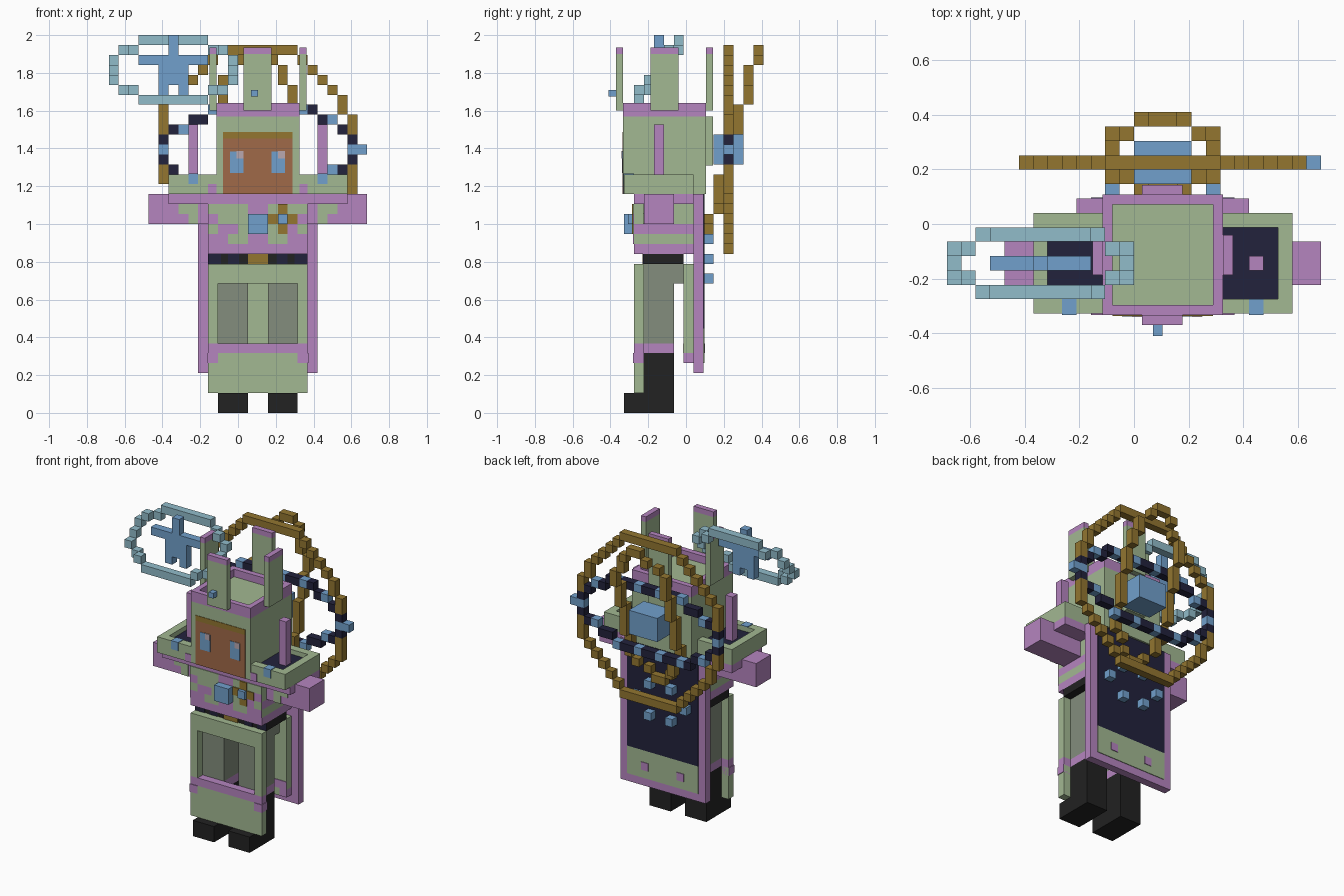
import bpy, bmesh, math

if "Cube" in bpy.data.objects:
    bpy.data.objects.remove(bpy.data.objects["Cube"])

U = 2 / 38          # block size
YO = -0.012         # depth offset of the block grid


def colour(name, r, g, b):
    m = bpy.data.materials.new(name)
    lin = [((c / 255 + 0.055) / 1.055) ** 2.4 if c > 10 else c / 3295 for c in (r, g, b)]
    m.diffuse_color = (*lin, 1)
    m.use_nodes = True
    m.node_tree.nodes["Principled BSDF"].inputs["Base Color"].default_value = m.diffuse_color
    return m


GREEN = colour("sage_green", 162, 184, 146)
PURPLE = colour("orchid_purple", 181, 133, 191)
GOLD = colour("antique_gold", 147, 118, 48)
BLUE = colour("sky_blue", 113, 160, 204)
PALE = colour("pale_cyan", 145, 188, 202)
NAVY = colour("navy", 34, 34, 60)
BLACK = colour("black", 34, 34, 34)
GREY = colour("grey_green", 131, 141, 125)
SKIN = colour("brown_skin", 160, 106, 72)
LIGHT = colour("eye_light", 186, 168, 176)


def part(name, mat, boxes, unit=U, yo=YO):
    """One object from boxes (x0, x1, y0, y1, z0, z1)."""
    bm = bmesh.new()
    for x0, x1, y0, y1, z0, z1 in boxes:
        vs = bmesh.ops.create_cube(bm, size=1)["verts"]
        for v in vs:
            v.co = ((x1 if v.co.x > 0 else x0) * unit,
                    (y1 if v.co.y > 0 else y0) * unit + yo,
                    (z1 if v.co.z > 0 else z0) * unit)
    me = bpy.data.meshes.new(name)
    bm.to_mesh(me)
    bm.free()
    me.materials.append(mat)
    ob = bpy.data.objects.new(name, me)
    bpy.context.collection.objects.link(ob)
    return ob


def metric(name, mat, boxes):
    return part(name, mat, boxes, 1, 0)


def both(*boxes):
    """Boxes plus their mirror image about the body axis x = 2 blocks."""
    return list(boxes) + [(4 - b[1], 4 - b[0], *b[2:]) for b in boxes]


def cells(name, mat, pts):
    return part(name, mat, [(x, x + 1, y, y + 1, z, z + 1) for x, y, z in pts])


def oval(cx, cz, a, b):
    """Ordered blocks along an ellipse, with corner blocks dropped."""
    out = []
    for i in range(1440):
        t = i * math.tau / 1440
        c = (math.floor(cx + a * math.cos(t)), math.floor(cz + b * math.sin(t)))
        if not out or (c != out[-1] and c != out[0]):
            out.append(c)
    i = 0
    while i < len(out):
        p, q = out[i - 1], out[(i + 1) % len(out)]
        if abs(p[0] - q[0]) == 1 and abs(p[1] - q[1]) == 1:
            out.pop(i)
        else:
            i += 1
    return out


T = 0.08  # thickness of painted plates, in blocks

# Legs, boots and hips
part("boots", BLACK, both((3, 6, -6, -1, 0, 2), (3, 6, -4, -1, 2, 6)))
part("boot_cuffs", PURPLE, both((3, 6, -4, -1, 6, 7)))
part("trousers", GREY, both((3, 6, -4, -1, 7, 13)) + [(-2, 6, -4, 0, 13, 15)])

# Front tabard with opening, and rear tabard
part("front_tabard", GREEN, [(-3, 7, -5, -4, 2, 6), (-3, 7, -5, -4, 13, 15)]
     + both((6, 7, -5, -4, 7, 13)))
part("front_tabard_trim", PURPLE, [(-3, 7, -5, -4, 6, 7)]
     + both((6, 7 + T, -5 - T, -4, 5, 6)))
part("rear_tabard", GREEN, [(-3, 7, 0, 1, 6, 15), (-2, 6, 0, 1, 5, 6)])
part("rear_tabard_trim", PURPLE, both((6, 7, 0, 1, 5, 6)) + [(-3, 7, -T, 0, 6, 7)])

# Belt
part("belt", BLACK, [(-3, 7, -4, 0, 15, 16)])
part("belt_plates", NAVY, both((3.9, 5, -4 - T, -4, 15, 16), (5.7, 7, -4 - T, -4, 15, 16)))
part("buckle", GOLD, [(1, 3, -4.15, -4, 15, 16)])

# Torso in bands with a painted front
part("torso_purple", PURPLE, [(-3, 7, -5, 1, z, z + 1) for z in (16, 18, 21)])
part("torso_green", GREEN, [(-3, 7, -5, 1, 17, 18), (-3, 7, -5, 1, 19, 21)])
for key, nm, mat in (("G", "chest_green", GREEN), ("P", "chest_purple", PURPLE)):
    rows = ["PPGGPPGGPP", "GPPGGGGPPG", "PGGGGGGGGP", "GGGGPPGGGG"]
    part(nm, mat, [(x - 3, x - 2, -5 - T, -5, 17 + r, 18 + r)
                   for r, row in enumerate(rows) for x, k in enumerate(row) if k == key])
part("chest_gem", BLUE, [(1, 3, -6, -5, 18, 20)])
part("brooch", GOLD, [(3, 4, -5.2, -5, 19, 20), (5, 6, -5.2, -5, 19, 20),
                      (4, 5, -5.2, -5, 18, 19), (4, 5, -5.2, -5, 20, 21)])
part("brooch_gem", BLUE, [(4, 5, -5.6, -5, 19, 20)])

# Arms and shoulder pads
part("arms", PURPLE, both((7, 13, -4, -1, 19, 22)))
part("sleeve_marks", GREEN, both((8, 10, -4 - T, -4, 20, 21), (8, 9, -4 - T, -4, 19, 20)))
part("pad_undersides", PURPLE, both((5, 11, -5, 1, 21, 22)))
part("shoulder_pads", GREEN, both(
    (6, 11, -6, 1, 22, 23.3), (10, 11, -6, 1, 23.3, 24),
    (6, 10, -6, -5, 23.3, 24), (6, 10, 0, 1, 23.3, 24)))
part("pad_linings", NAVY, both((6, 10, -5, 0, 23.3, 23.4)))
part("pad_jewels", BLUE, both((8, 9, -6 - T, -5, 23, 24 + T)))
part("pad_marks", PURPLE, both((6, 7, -6 - T, -6, 22, 23)))
part("pad_spikes", PURPLE, both((8, 9, -3, -2, 23.4, 29)))

# Head, hood rim and painted face
X0, X1, Y0, Y1 = -0.115, 0.325, -0.333, 0.107
P = 0.0365
metric("hood", GREEN, [(X0, X1, Y0, Y1, 1.16, 1.57),
                       (X0 + P, X1 - P, Y0 + P, Y1 - P, 1.57, 1.59),
                       (0.03, 0.177, Y1, Y1 + P, 1.31, 1.57)])
metric("hood_rim", PURPLE, [(X0, X1, Y0, Y0 + P, 1.57, 1.64), (X0, X1, Y1 - P, Y1, 1.57, 1.64),
                            (X0, X0 + P, Y0 + P, Y1 - P, 1.57, 1.64),
                            (X1 - P, X1, Y0 + P, Y1 - P, 1.57, 1.64)])
F = Y0 - 0.003
metric("face", SKIN, [(X0 + P, X1 - P, F, Y0, 1.16, 1.452)])
metric("fringe", GOLD, [(X0 + P, X1 - P, F, Y0, 1.452, 1.487)])
metric("eyes", BLUE, [(x, x + 2 * P, F - 0.003, F, 1.27, 1.385) for x in (-0.043, 0.177)])
metric("eye_glints", LIGHT, [(x, x + P, F - 0.005, F, 1.347, 1.387) for x in (-0.007, 0.213)])

# Four crown points, one on each side of the hood
for nm, mat, z0, z1 in (("crown_points", GREEN, 1.6, 1.9), ("crown_tips", PURPLE, 1.9, 1.935)):
    metric(nm, mat, [(0.03, 0.177, Y0 - P, Y0, z0, z1), (0.03, 0.177, Y1, Y1 + P, z0, z1),
                     (X0 - P, X0, -0.187, -0.04, z0, z1), (X1, X1 + P, -0.187, -0.04, z0, z1)])
metric("crown_gem", BLUE, [(0.07, 0.105, -0.41, Y0 - P, 1.675, 1.71)])

# Cape with lining panel, hem band and hem dots
part("cape", PURPLE, [(-4, 8, 1, 2, 4, 22)])
part("cape_panel", NAVY, [(-3, 7, 2, 2 + T, 8.5, 22)])
part("cape_hem", GREEN, [(-3, 7, 2, 2 + T, 5, 8.5)])
part("cape_dots", PURPLE, both((4, 5, 2, 2 + 2 * T, 6, 7)))
cells("cape_gems", BLUE, [(-2, 2, 15), (0, 2, 13), (3, 2, 13), (5, 2, 15), (0, 2, 17), (3, 2, 17)])

# Halo: upright hoop, leaning narrow hoop, jewelled flat hoop, core
wide = oval(2, 26.5, 9.9, 10.4)
flat = oval(2, 26.5, 9.9, 4.2)
skip = set(flat)
cells("upright_hoop", GOLD, [(x, 4, z) for x, z in wide if (x, z) not in skip])
cells("leaning_hoop", GOLD, [(x, 2 + round((z - 18) * 5 / 18), z)
                             for x, z in oval(2, 27.5, 3.9, 9.4)])
cells("jewel_hoop_navy", NAVY, [(x, 4, z) for i, (x, z) in enumerate(flat) if i % 3])
cells("jewel_hoop_blue", BLUE, [(x, 4, z) for i, (x, z) in enumerate(flat) if i % 3 == 0]
      + [(12, 4, 26)])
part("halo_core", BLUE, [(0, 4, 3, 6, 25, 28)])

# Floating wand head: tilted ring around an upright star
ring = [(x, -1, 37) for x in range(-10, -3)] + [(x, -5, 31) for x in range(-10, -3)]
for side in (-1, 1):
    for off, y, z in ((4, -1, 36), (5, -2, 36), (6, -2, 35), (6, -3, 34),
                      (6, -4, 33), (5, -4, 32), (4, -5, 32)):
        ring.append((-7 + side * off, y, z))
cells("wand_ring", PALE, ring)
part("wand_star", BLUE, [(-8, -5, -3, -2, 33, 36), (-10, -8, -3, -2, 35, 36),
                         (-5, -3, -3, -2, 35, 36), (-7, -6, -3, -2, 36, 38),
                         (-8, -7, -3, -2, 32, 33), (-6, -5, -3, -2, 32, 33)])
